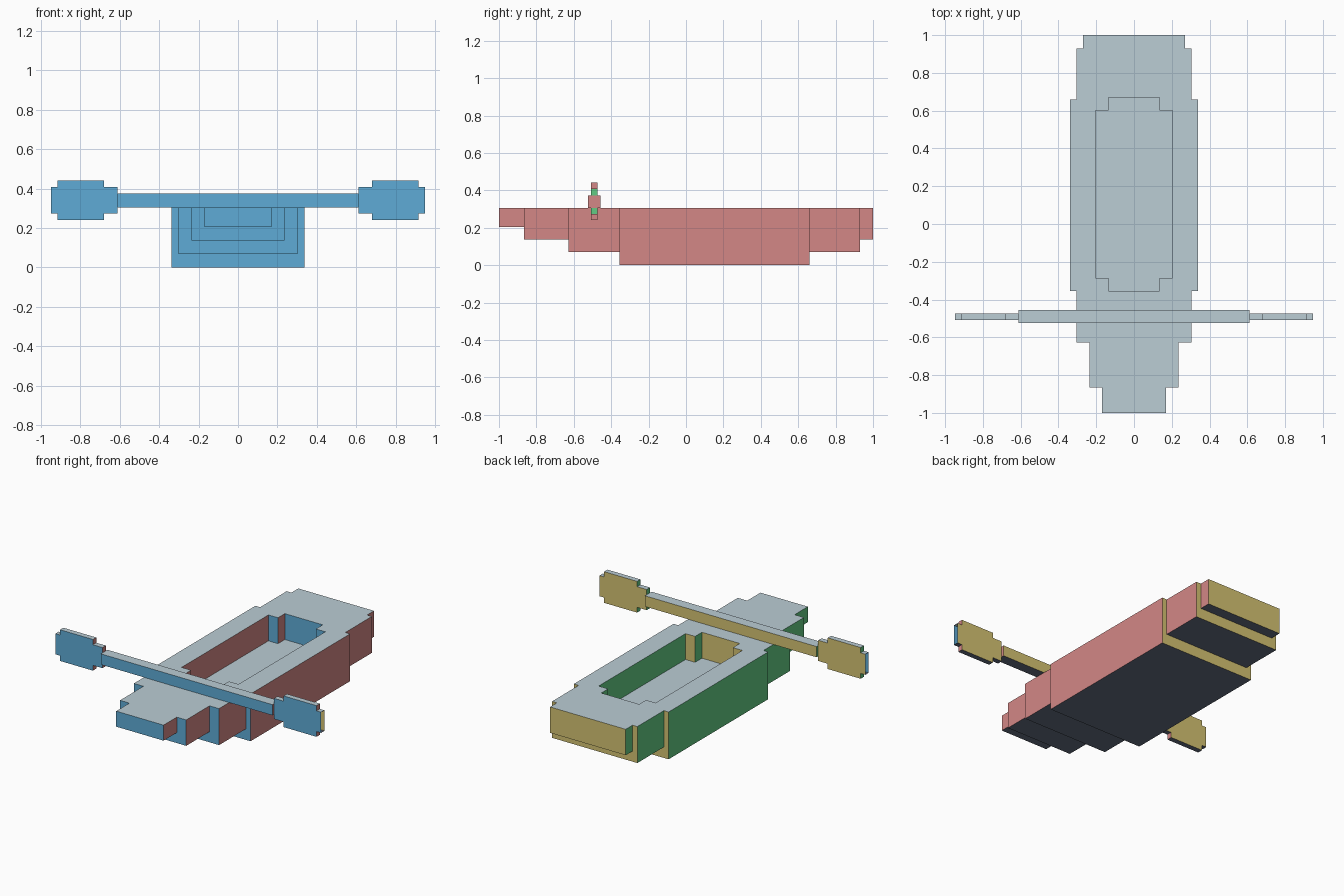
import bpy
import bmesh
import math

cube = bpy.data.objects.get("Cube")
if cube:
    bpy.data.objects.remove(cube, do_unlink=True)


# One colour for each facing direction
def make_material(name, rgb):
    linear = [((c / 255 + 0.055) / 1.055) ** 2.4 for c in rgb] + [1.0]
    mat = bpy.data.materials.new(name)
    mat.use_nodes = True
    mat.diffuse_color = linear
    mat.node_tree.nodes["Principled BSDF"].inputs["Base Color"].default_value = linear
    return mat


MATERIALS = [
    make_material("green", (98, 203, 132)),      # -x
    make_material("coral_red", (211, 135, 134)), # +x
    make_material("sky_blue", (95, 171, 214)),   # -y
    make_material("mustard", (213, 196, 115)),   # +y
    make_material("slate", (100, 109, 127)),     # -z
    make_material("pale_grey", (187, 205, 213)), # +z
]


def block_shape(name, boxes, cuts=(), is_open=None):
    """Join boxes (x0, x1, y0, y1, z0, z1), minus cuts, into one clean shell."""
    every = list(boxes) + list(cuts)
    breaks = [sorted({round(v, 4) for b in every for v in b[2 * a:2 * a + 2]}) for a in range(3)]

    def filled(cell):
        if any(c < 0 or c >= len(breaks[a]) - 1 for a, c in enumerate(cell)):
            return False
        mid = [(breaks[a][c] + breaks[a][c + 1]) / 2 for a, c in enumerate(cell)]

        def within(b):
            return all(b[2 * a] < mid[a] < b[2 * a + 1] for a in range(3))
        return any(map(within, boxes)) and not any(map(within, cuts))

    bm = bmesh.new()
    verts = {}

    def vert(key):
        if key not in verts:
            verts[key] = bm.verts.new([breaks[a][k] for a, k in enumerate(key)])
        return verts[key]

    sizes = [len(b) - 1 for b in breaks]
    for i in range(sizes[0]):
        for j in range(sizes[1]):
            for k in range(sizes[2]):
                cell = (i, j, k)
                if not filled(cell):
                    continue
                for axis in range(3):
                    for side in (0, 1):
                        near = list(cell)
                        near[axis] += 2 * side - 1
                        if filled(near):
                            continue
                        u, v = (axis + 1) % 3, (axis + 2) % 3
                        quad = []
                        for du, dv in ((0, 0), (1, 0), (1, 1), (0, 1)):
                            key = list(cell)
                            key[axis] += side
                            key[u] += du
                            key[v] += dv
                            quad.append(vert(tuple(key)))
                        face = bm.faces.new(quad if side else quad[::-1])
                        face.material_index = 2 * axis + side

    # Leave selected end faces open
    if is_open:
        bm.normal_update()
        gone = [f for f in bm.faces if abs(f.normal.x) > 0.9 and is_open(f.calc_center_median())]
        bmesh.ops.delete(bm, geom=gone, context='FACES')
    bmesh.ops.dissolve_limit(bm, angle_limit=math.radians(1), verts=bm.verts[:],
                             edges=bm.edges[:], delimit={'MATERIAL'})
    mesh = bpy.data.meshes.new(name)
    bm.to_mesh(mesh)
    bm.free()
    for mat in MATERIALS:
        mesh.materials.append(mat)
    obj = bpy.data.objects.new(name, mesh)
    bpy.context.collection.objects.link(obj)
    return obj


# Hull: stepped bow and stern around a sunken seat well
TOP = 0.305
hull_steps = [  # half width, back to front, underside height
    (0.338, -0.355, 0.66, 0.0),
    (0.304, -0.627, 0.93, 0.07),
    (0.236, -0.865, 0.0, 0.138),
    (0.169, -1.0, 0.0, 0.205),
    (0.27, 0.0, 1.0, 0.138),
]
hull = [(-w, w, y0, y1, z, TOP) for w, y0, y1, z in hull_steps]
well = [(-0.203, 0.203, -0.285, 0.6, 0.138, TOP),
        (-0.135, 0.135, -0.355, 0.67, 0.138, TOP)]
block_shape("hull", hull, well)

# Paddle shaft resting across the hull
PY = -0.49
Z0, Z1 = TOP, 0.374
REACH, TIP = 0.612, 0.948
block_shape("paddle_shaft", [(-REACH, REACH, PY - 0.034, PY + 0.034, Z0, Z1)])


# Paddle blades: thin hollow shells, open at the tip and where the shaft enters
def blade_open(p):
    at_tip = abs(abs(p.x) - TIP) < 0.005
    at_shaft = abs(abs(p.x) - REACH) < 0.005 and Z0 < p.z < Z1
    return at_tip or at_shaft


for side, name in ((1, "left_blade"), (-1, "right_blade")):
    boxes = []
    for x0, x1, z0, z1 in ((REACH, TIP, 0.275, 0.408),
                           (0.68, 0.915, 0.241, 0.442),
                           (REACH, TIP, Z0, Z1)):
        xa, xb = sorted((side * x0, side * x1))
        boxes.append((xa, xb, PY - 0.017, PY + 0.017, z0, z1))
    block_shape(name, boxes, is_open=blade_open)
